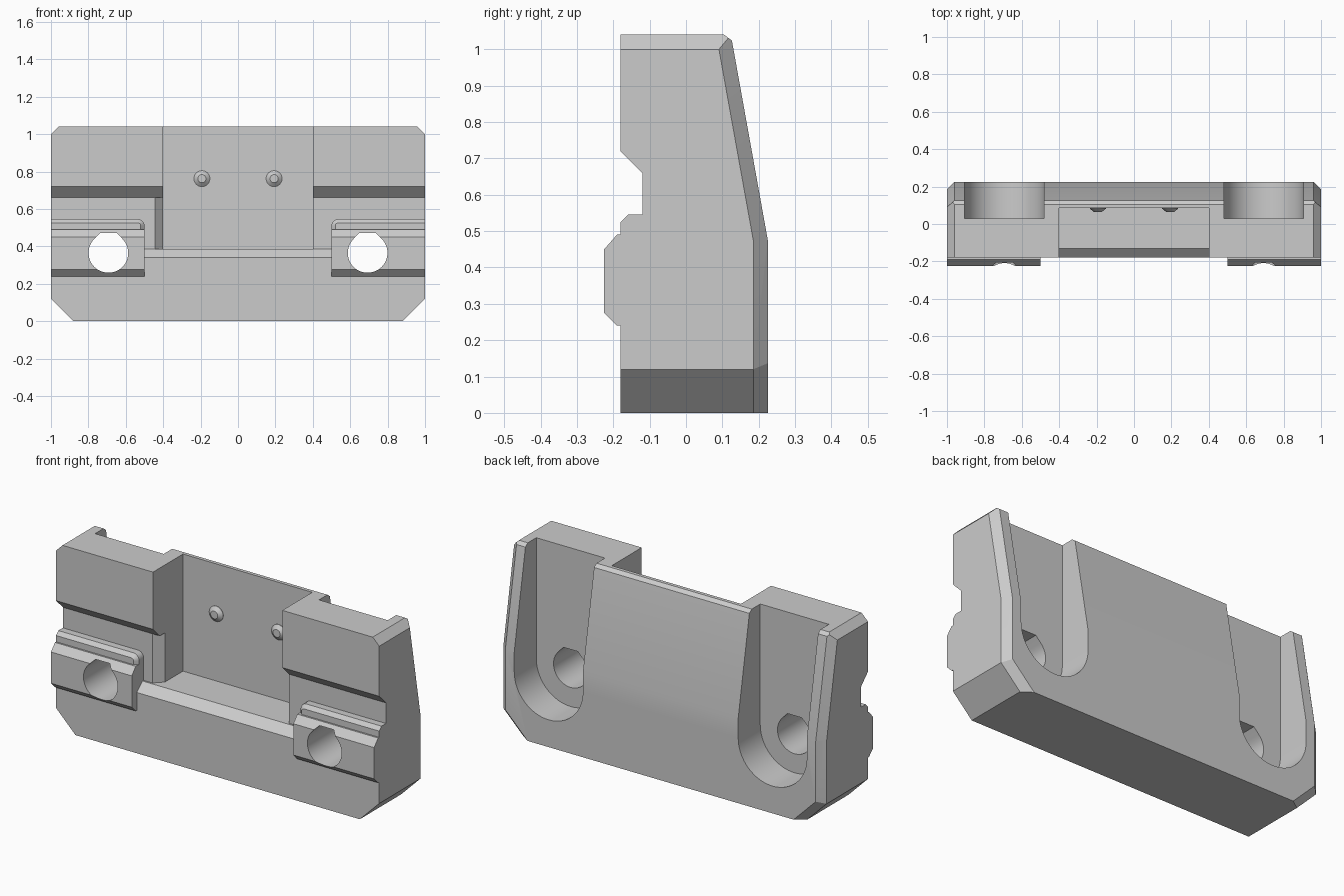
import bpy, bmesh, math
from mathutils import Vector, Matrix

if "Cube" in bpy.data.objects:
    bpy.data.objects.remove(bpy.data.objects["Cube"], do_unlink=True)

grey = bpy.data.materials.new("plain grey")
grey.use_nodes = True
grey.diffuse_color = (0.6, 0.6, 0.6, 1)
grey.node_tree.nodes["Principled BSDF"].inputs["Base Color"].default_value = (0.6, 0.6, 0.6, 1)


def make(name, bm):
    bmesh.ops.recalc_face_normals(bm, faces=bm.faces)
    mesh = bpy.data.meshes.new(name)
    bm.to_mesh(mesh)
    bm.free()
    mesh.materials.append(grey)
    obj = bpy.data.objects.new(name, mesh)
    bpy.context.collection.objects.link(obj)
    return obj


def loft(name, loops):
    """Closed solid through matching point loops."""
    bm = bmesh.new()
    rings = [[bm.verts.new(p) for p in loop] for loop in loops]
    n = len(rings[0])
    for a, b in zip(rings, rings[1:]):
        for i in range(n):
            j = (i + 1) % n
            bm.faces.new((a[i], a[j], b[j], b[i]))
    bm.faces.new(rings[0])
    bm.faces.new(rings[-1])
    return make(name, bm)


def prism_x(name, profile, x0, x1):
    return loft(name, [[(x, y, z) for y, z in profile] for x in (x0, x1)])


def prism_y(name, profile, y0, y1):
    return loft(name, [[(x, y, z) for x, z in profile] for y in (y0, y1)])


def prism_z(name, profile, z0, z1):
    return loft(name, [[(x, y, z) for x, y in profile] for z in (z0, z1)])


def combine(target, tool, operation):
    mod = target.modifiers.new("combine", 'BOOLEAN')
    mod.operation = operation
    mod.solver = 'EXACT'
    mod.object = tool
    bpy.context.view_layer.objects.active = target
    bpy.ops.object.modifier_apply(modifier=mod.name)
    bpy.data.objects.remove(tool, do_unlink=True)


def arc(cx, cz, r, a0, a1, steps):
    angles = [math.radians(a0 + (a1 - a0) * i / steps) for i in range(steps + 1)]
    return [(cx + r * math.cos(a), cz + r * math.sin(a)) for a in angles]


# Main block: a box trimmed by its sloped back and its chamfers
bm = bmesh.new()
bmesh.ops.create_cube(bm, size=1, matrix=Matrix.Translation((0, 0.0225, 0.52)) @ Matrix.Diagonal((2, 0.405, 1.04, 1)))
slope = Vector((0, 0.984, 0.177))
h = math.sqrt(0.5)
trims = [((0, 0.225, 0.475), slope), ((0, 0.105, 1.04), Vector((0, 0.6, 0.8)))]
for s in (1, -1):
    trims += [
        ((s, 0, 0.12), Vector((s, 0, -1))),
        ((s, 0, 1.0), Vector((s, 0, 1))),
        ((s, 0.185, 0), Vector((s, 1, 0))),
        ((s, 0.185, 0.475), Vector((s, 0, 0)) + slope),
        ((s, 0.185, 0.12), Vector((s * h, 1, -h))),
    ]
for point, normal in trims:
    cut = bmesh.ops.bisect_plane(bm, geom=bm.verts[:] + bm.edges[:] + bm.faces[:], dist=1e-5,
                                 plane_co=point, plane_no=normal, clear_outer=True)
    edges = [e for e in cut["geom_cut"] if isinstance(e, bmesh.types.BMEdge)]
    bmesh.ops.contextual_create(bm, geom=edges)
block = make("mounting_block", bm)

# Centre pocket with a chamfered front lip
lip = [(-0.3, 0.34), (-0.18, 0.34), (-0.13, 0.385)]
combine(block, prism_x("pocket_cutter", lip + [(0.085, 0.385), (0.085, 1.2), (-0.3, 1.2)], -0.4, 0.4), 'DIFFERENCE')

# Side grooves with a sloped upper edge
groove = lip + [(-0.12, 0.385), (-0.12, 0.66), (-0.18, 0.72), (-0.3, 0.84)]
for s in (1, -1):
    combine(block, prism_x("groove_cutter", groove, s * 0.39, s * 1.1), 'DIFFERENCE')

# Single bevelled pocket corner
corner = [(-0.445, -0.15), (-0.445, -0.12), (-0.4, -0.075), (-0.38, -0.075), (-0.38, -0.15)]
combine(block, prism_z("corner_cutter", corner, 0.385, 0.66), 'DIFFERENCE')


def ridge_outline(s, y, d):
    pts = [(1, 0.3), (0.5 + d, 0.3)] + arc(0.535, 0.51, 0.035 - d, 180, 90, 6) + [(1, 0.545 - d)]
    return [(s * x, y, z) for x, z in pts]


# Ridge and raised boss on each side
boss = [(-0.1, 0.24), (-0.19, 0.24), (-0.225, 0.275), (-0.225, 0.45), (-0.19, 0.49), (-0.1, 0.49)]
for s in (1, -1):
    ridge = loft("ridge", [ridge_outline(s, -0.1, 0), ridge_outline(s, -0.16, 0), ridge_outline(s, -0.18, 0.02)])
    combine(block, ridge, 'UNION')
    combine(block, prism_x("boss", boss, s * 0.5, s), 'UNION')

# Open-topped back slots and flat-topped bolt holes
for s in (1, -1):
    cx, cz = s * 0.693, 0.365
    slot = arc(cx, cz, 0.2125, 180, 360, 32) + [(cx + 0.2125, 1.2), (cx - 0.2125, 1.2)]
    combine(block, prism_y("slot_cutter", slot, 0.03, 0.4), 'DIFFERENCE')
    hole = arc(cx, cz, 0.106, 135, 405, 36) + [(cx + 0.044, cz + 0.107), (cx - 0.044, cz + 0.107)]
    combine(block, prism_y("hole_cutter", hole, -0.4, 0.1), 'DIFFERENCE')

# Small tapered studs on the pocket wall
studs = []
for s, side in ((1, "left"), (-1, "right")):
    rings = [[(x, y, z) for x, z in arc(s * 0.193, 0.762, r, 0, 345, 23)]
             for y, r in ((0.09, 0.043), (0.082, 0.043), (0.065, 0.022))]
    studs.append(loft(side + "_stud", rings))

for obj in [block] + studs:
    bpy.ops.object.select_all(action='DESELECT')
    obj.select_set(True)
    bpy.context.view_layer.objects.active = obj
    bpy.ops.object.shade_smooth_by_angle(angle=math.radians(25))
